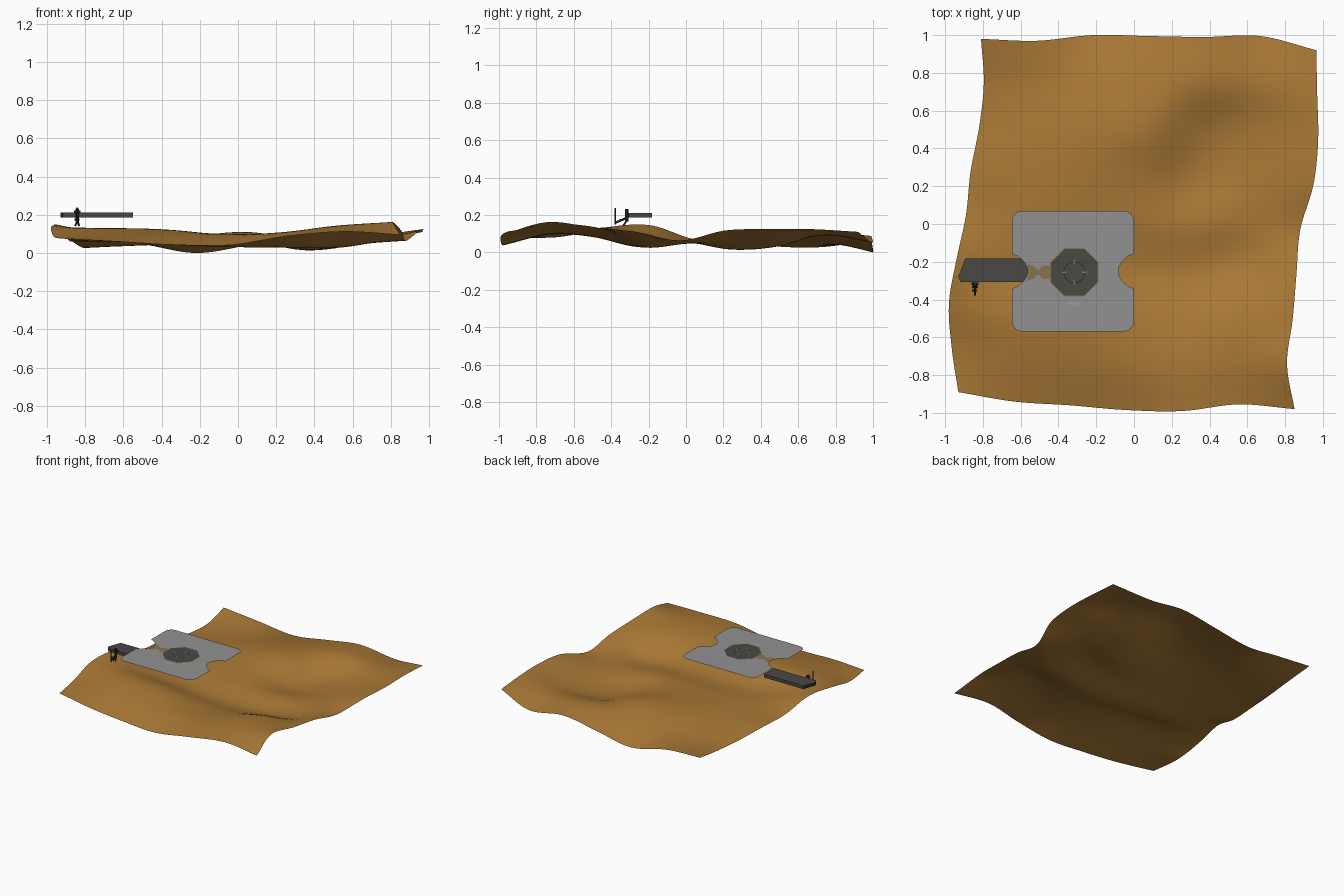
import bpy, math
from mathutils import Vector

if "Cube" in bpy.data.objects:
    bpy.data.objects.remove(bpy.data.objects["Cube"])


def material(name, rgb):
    m = bpy.data.materials.new(name)
    m.diffuse_color = (*rgb, 1)
    m.use_nodes = True
    m.node_tree.nodes["Principled BSDF"].inputs["Base Color"].default_value = m.diffuse_color
    return m


SAND = material("sand", (0.40, 0.19, 0.036))
GREY = material("pad grey", (0.285, 0.285, 0.285))
PALE = material("worn grey", (0.33, 0.33, 0.33))
DARK = material("dark metal", (0.065, 0.066, 0.06))
BLACK = material("black metal", (0.03, 0.03, 0.028))
TAN = material("tan trim", (0.25, 0.17, 0.07))


def mesh(name, verts, faces, mat):
    me = bpy.data.meshes.new(name)
    me.from_pydata(verts, [], faces)
    me.materials.append(mat)
    ob = bpy.data.objects.new(name, me)
    bpy.context.collection.objects.link(ob)
    return ob


def sheet(name, pts, z, mat):
    return mesh(name, [(x, y, z) for x, y in pts], [list(range(len(pts)))], mat)


def prism(name, pts, z0, z1, mat):
    n = len(pts)
    v = [(x, y, z0) for x, y in pts] + [(x, y, z1) for x, y in pts]
    f = [list(range(n))[::-1], list(range(n, 2 * n))]
    f += [(i, (i + 1) % n, n + (i + 1) % n, n + i) for i in range(n)]
    return mesh(name, v, f, mat)


def rod(name, a, b, r, mat):
    a, b = Vector(a), Vector(b)
    d = b - a
    bpy.ops.mesh.primitive_cylinder_add(vertices=8, radius=r, depth=d.length, location=(a + b) / 2)
    ob = bpy.context.object
    ob.rotation_euler = d.to_track_quat('Z', 'Y').to_euler()
    ob.name = name
    ob.data.materials.append(mat)
    return ob


# Smooth interpolation through evenly spaced values
def curve(vals, t):
    n = len(vals) - 1
    s = t * n
    i = min(int(s), n - 1)
    f = s - i
    p1, p2 = vals[i], vals[i + 1]
    p0 = vals[i - 1] if i > 0 else 2 * p1 - p2
    p3 = vals[i + 2] if i + 2 <= n else 2 * p2 - p1
    return 0.5 * (2 * p1 + (p2 - p0) * f + (2 * p0 - 5 * p1 + 4 * p2 - p3) * f * f
                  + (3 * p1 - p0 - 3 * p2 + p3) * f ** 3)


# Dune ground: coarse heights, rows run front to back
HEIGHTS = [
    (.076, .060, .043, .042, .088, .112, .095),
    (.085, .105, .103, .095, .108, .142, .162),
    (.135, .130, .120, .090, .085, .128, .135),
    (.145, .075, .045, .032, .028, .035, .110),
    (.070, .060, .060, .060, .053, .048, .064),
    (.058, .060, .080, .072, .015, .050, .117),
    (.030, .055, .090, .108, .035, .060, .125),
    (.030, .040, .060, .090, .108, .092, .124),
    (.068, .048, .000, .045, .088, .053, .110)]
LEFT = (-.93, -.965, -.98, -.94, -.89, -.865, -.82, -.795, -.81)
RIGHT = (.85, .81, .84, .86, .88, .95, .975, .97, .965)
FRONT = (-.89, -.94, -.96, -.985, -.99, -.955, -.98)
BACK = (.98, .97, 1.0, .995, .99, .995, .92)
N = 48
verts = []
for j in range(N + 1):
    v = j / N
    row = [curve([h[c] for h in HEIGHTS], v) for c in range(7)]
    for i in range(N + 1):
        u = i / N
        x = curve(LEFT, v) * (1 - u) + curve(RIGHT, v) * u
        y = curve(FRONT, u) * (1 - v) + curve(BACK, u) * v
        verts.append((x, y, max(0, curve(row, u))))
W = N + 1
faces = [(j * W + i, j * W + i + 1, (j + 1) * W + i + 1, (j + 1) * W + i)
         for j in range(N) for i in range(N)]
ground = mesh("dune_ground", verts, faces, SAND)
ground.data.shade_smooth()

# Landing pad: rounded sheet with a bay in both short sides
CX, CY = -.323, -.25
HX, HY, R = .323, .32, .055
quarter = [(HX - .083, 0), (HX - .078, .025), (HX - .06, .055), (HX - .03, .08), (HX, .092)]
for k in range(5):
    a = math.radians(90 * k / 4)
    quarter.append((HX - R + R * math.cos(a), HY - R + R * math.sin(a)))
half = quarter + [(-x, y) for x, y in reversed(quarter)]
outline = half + [(x, -y) for x, y in reversed(half[1:-1])]
sheet("landing_pad", [(CX + x, CY + y) for x, y in outline], .296, GREY)

# Octagonal hatch with trim, ring and ticks
OX, OY = -.316, -.256


def ngon(r, n, turn=0):
    return [(OX + r * math.cos(math.tau * k / n + turn), OY + r * math.sin(math.tau * k / n + turn))
            for k in range(n)]


def ring(name, r0, r1, z, n, mat):
    v = [(x, y, z) for x, y in ngon(r0, n) + ngon(r1, n)]
    return mesh(name, v, [(k, n + k, n + (k + 1) % n, (k + 1) % n) for k in range(n)], mat)


sheet("hatch_trim", ngon(.139, 8, math.pi / 8), .298, TAN)
sheet("hatch", ngon(.134, 8, math.pi / 8), .300, DARK)
ring("hatch_ring", .053, .059, .302, 32, BLACK)
for k in range(4):
    a = math.tau * k / 4
    c, s = math.cos(a), math.sin(a)
    pts = [(.042, -.004), (.066, -.004), (.066, .004), (.042, .004)]
    sheet("ring_tick", [(OX + p * c - q * s, OY + p * s + q * c) for p, q in pts], .304, TAN)

# Walkway link between hatch and bridge
top = [(-.565, .045), (-.535, .035), (-.515, .015), (-.50, .015), (-.485, .035), (-.44, .035)]
sheet("walkway_link", [(x, OY - y) for x, y in top] + [(x, OY + y) for x, y in reversed(top)], .298, TAN)

# Faint service mark in front of the hatch
sheet("service_mark", [(-.36, -.405), (-.35, -.425), (-.32, -.435), (-.29, -.425), (-.28, -.405),
                       (-.30, -.412), (-.34, -.412)], .298, PALE)

# Bridge block with a slanted outer end
bridge = prism("bridge_block", [(-.93, -.28), (-.918, -.308), (-.55, -.308), (-.55, -.182), (-.893, -.182)],
               .187, .212, DARK)
bridge.data.materials.append(BLACK)
for p in bridge.data.polygons:
    if p.normal.x < -.5:
        p.material_index = 1

# Small control stand hung on the bridge side
X = -.842
rod("stand_post", (X, -.316, .165), (X, -.316, .232), .009, BLACK)
rod("stand_crossbar", (X - .018, -.316, .218), (X + .018, -.316, .218), .006, BLACK)
rod("stand_arm", (X, -.316, .185), (X, -.375, .160), .006, BLACK)
rod("stand_lever", (X, -.377, .150), (X, -.377, .238), .004, BLACK)
rod("lever_handle", (X - .015, -.352, .175), (X + .012, -.352, .175), .005, BLACK)
for s in (-1, 1):
    rod("stand_leg", (X, -.316, .172), (X + s * .010, -.335, .143), .005, BLACK)
